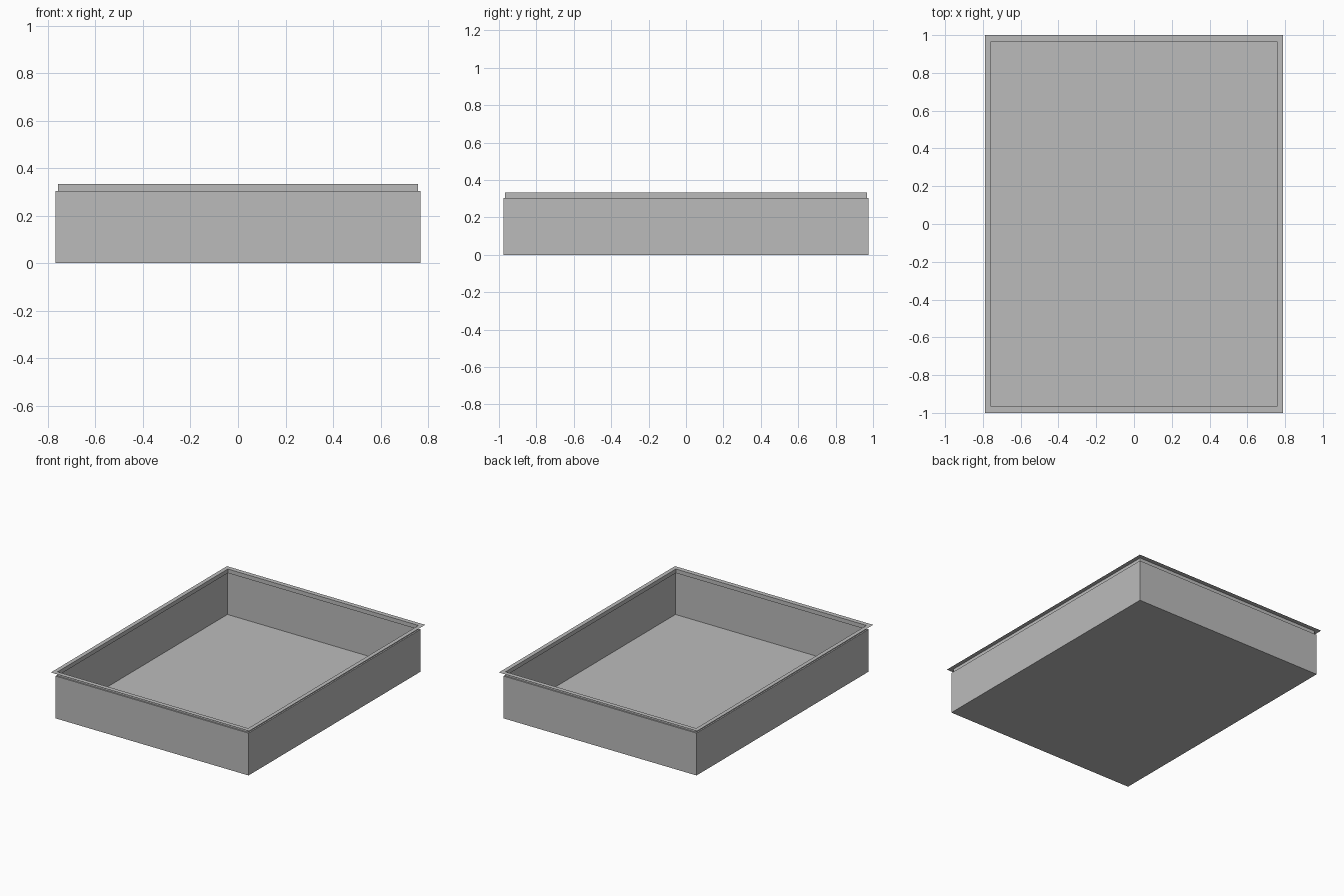
import bpy, bmesh

if "Cube" in bpy.data.objects:
    bpy.data.objects.remove(bpy.data.objects["Cube"])

grey = bpy.data.materials.new("plain grey")
grey.diffuse_color = (0.5, 0.5, 0.5, 1)
grey.use_nodes = True
grey.node_tree.nodes["Principled BSDF"].inputs["Base Color"].default_value = grey.diffuse_color


def sheet_part(name, profile, floor=False):
    """Sweep rectangles (half_x, half_y, z) into a thin sheet with four sides."""
    bm = bmesh.new()
    rings = [[bm.verts.new((sx * hx, sy * hy, z))
              for sx, sy in ((-1, -1), (1, -1), (1, 1), (-1, 1))]
             for hx, hy, z in profile]
    if floor:
        bm.faces.new(rings[0][::-1])
    for a, b in zip(rings, rings[1:]):
        for i in range(4):
            j = (i + 1) % 4
            bm.faces.new((a[i], a[j], b[j], b[i]))
    mesh = bpy.data.meshes.new(name)
    bm.to_mesh(mesh)
    bm.free()
    mesh.materials.append(grey)
    obj = bpy.data.objects.new(name, mesh)
    bpy.context.collection.objects.link(obj)
    return obj


BOX = (0.768, 0.977)
NECK = (0.758, 0.967)
RIM = (0.788, 1.0)
SHOULDER, TOP = 0.304, 0.333

# Open box: floor and walls
sheet_part("tray_body", [(*BOX, 0), (*BOX, SHOULDER)], floor=True)
# Narrow shoulder and recessed neck above the walls
sheet_part("tray_neck", [(*BOX, SHOULDER), (*NECK, SHOULDER), (*NECK, TOP)])
# Flat rim flaring outward at the top
sheet_part("tray_rim", [(*RIM, TOP), (*NECK, TOP)])
